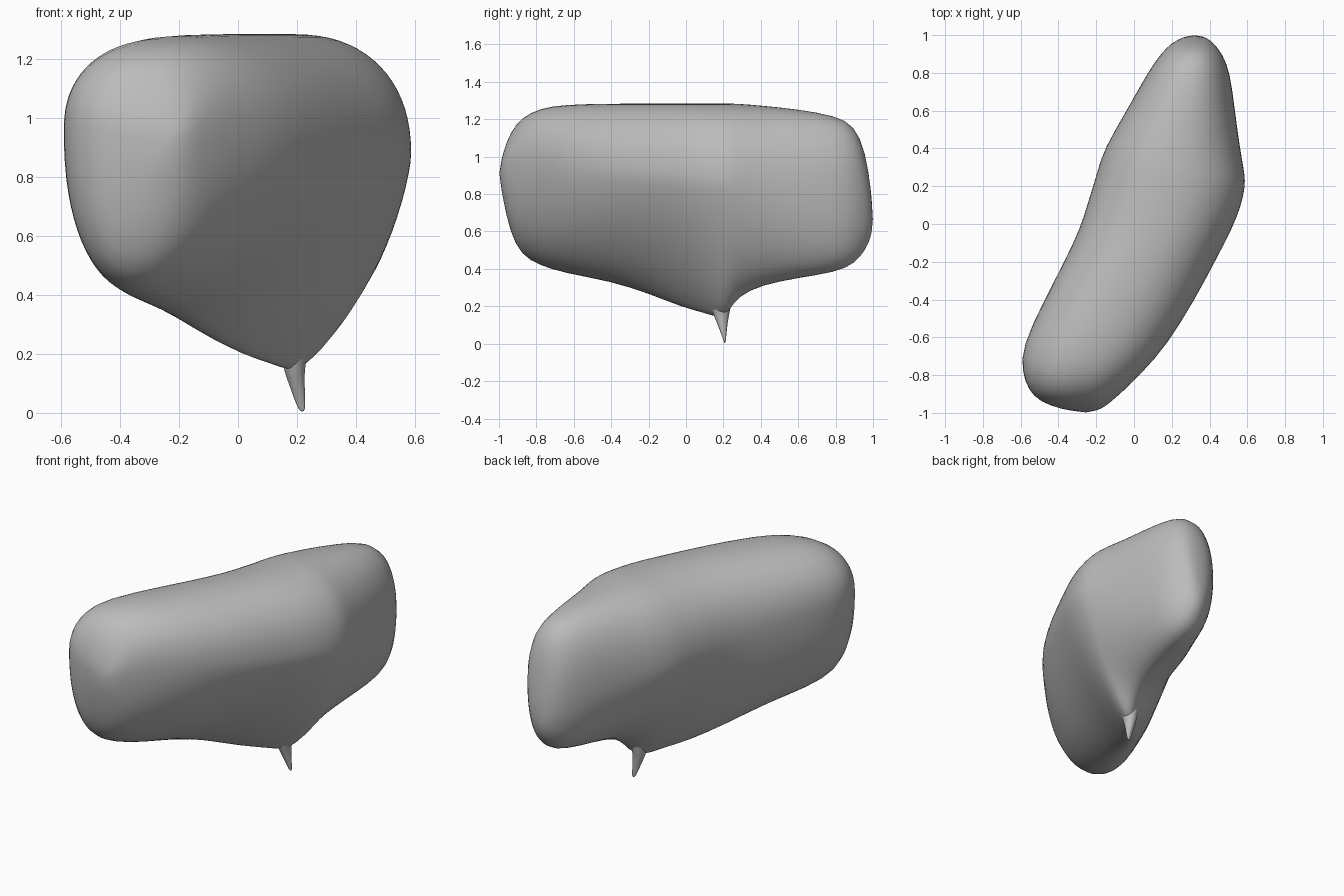
import bpy, bmesh
from math import sin, cos, tau, copysign

cube = bpy.data.objects.get("Cube")
if cube:
    bpy.data.objects.remove(cube)

grey = bpy.data.materials.new("soft grey")
grey.use_nodes = True
grey.diffuse_color = (0.5, 0.5, 0.5, 1)
grey.node_tree.nodes["Principled BSDF"].inputs["Base Color"].default_value = grey.diffuse_color


def loft(name, rings, tips, levels):
    """Skin a list of closed rings, closing each end on a tip point."""
    bm = bmesh.new()
    rows = [[bm.verts.new(p) for p in ring] for ring in rings]
    n = len(rows[0])
    for a, b in zip(rows, rows[1:]):
        for i in range(n):
            j = (i + 1) % n
            bm.faces.new((a[i], a[j], b[j], b[i]))
    for row, tip in zip((rows[0], rows[-1]), tips):
        v = bm.verts.new(tip)
        for i in range(n):
            bm.faces.new((row[i], row[(i + 1) % n], v))
    bmesh.ops.recalc_face_normals(bm, faces=bm.faces)
    mesh = bpy.data.meshes.new(name)
    bm.to_mesh(mesh)
    bm.free()
    mesh.materials.append(grey)
    mesh.polygons.foreach_set("use_smooth", [True] * len(mesh.polygons))
    obj = bpy.data.objects.new(name, mesh)
    bpy.context.collection.objects.link(obj)
    sub = obj.modifiers.new("smooth", "SUBSURF")
    sub.levels = sub.render_levels = levels
    return obj


def power(v, n):
    return copysign(abs(v) ** (2 / n), v)


def section(y, x0, x1, z0, z1, keel, n_left, n_right, steps=36):
    """Rounded top, tapering to a keel below; each lower flank has its own fullness."""
    base = max(z0, 0.3)
    mid = base + (z1 - base) * (0.6 - 0.07 * y)
    cx, w = (x0 + x1) / 2, (x1 - x0) / 2
    ring = []
    for k in range(steps):
        c, s = cos(tau * k / steps), sin(tau * k / steps)
        if s >= 0:
            x, z = cx + w * power(c, 2.25), mid + (z1 - mid) * power(s, 2.25)
        else:
            n = n_right if c > 0 else n_left
            reach = x1 - keel if c > 0 else keel - x0
            x, z = keel + reach * power(c, n), mid + (mid - z0) * power(s, n)
        ring.append((x, y, z))
    return ring


# Body stations: y, x range, z range, keel x, lower flank fullness
stations = [
    (-0.98, -0.39, -0.17, 0.78, 1.02, -0.28, 2, 2),
    (-0.94, -0.5, -0.12, 0.59, 1.13, -0.33, 2.2, 2),
    (-0.88, -0.56, -0.05, 0.47, 1.21, -0.34, 2.3, 1.9),
    (-0.78, -0.595, 0.05, 0.415, 1.26, -0.34, 2.3, 1.8),
    (-0.65, -0.595, 0.17, 0.375, 1.28, -0.28, 2.2, 1.7),
    (-0.4, -0.475, 0.325, 0.33, 1.285, -0.18, 2, 1.5),
    (-0.2, -0.37, 0.43, 0.265, 1.285, -0.1, 1.8, 1.4),
    (-0.02, -0.285, 0.525, 0.19, 1.285, 0.03, 1.6, 1.35),
    (0.1, -0.25, 0.57, 0.16, 1.285, 0.13, 1.45, 1.35),
    (0.18, -0.225, 0.587, 0.13, 1.285, 0.19, 1.3, 1.32),
    (0.23, -0.21, 0.59, 0.17, 1.285, 0.22, 1.35, 1.4),
    (0.28, -0.195, 0.585, 0.25, 1.285, 0.24, 1.45, 1.55),
    (0.4, -0.16, 0.562, 0.31, 1.275, 0.27, 1.6, 1.8),
    (0.6, -0.04, 0.535, 0.35, 1.255, 0.3, 1.8, 2.1),
    (0.8, 0.07, 0.51, 0.38, 1.22, 0.32, 2, 2.3),
    (0.9, 0.14, 0.47, 0.425, 1.17, 0.32, 2.1, 2.3),
    (0.96, 0.2, 0.42, 0.5, 1.03, 0.32, 2, 2.2),
    (0.99, 0.26, 0.38, 0.57, 0.82, 0.32, 2, 2),
]
loft("body", [section(*s) for s in stations],
     ((-0.25, -1.0, 0.91), (0.32, 1.0, 0.66)), 1)

# Pointed tail: z, centre x, centre y, radius x, radius y
tail = [
    (0.3, 0.2, 0.185, 0.07, 0.08),
    (0.22, 0.193, 0.185, 0.052, 0.062),
    (0.15, 0.188, 0.188, 0.037, 0.042),
    (0.07, 0.205, 0.2, 0.023, 0.018),
    (0.015, 0.215, 0.207, 0.014, 0.007),
]
loft("tail", [[(x + rx * cos(tau * k / 12), y + ry * sin(tau * k / 12), z) for k in range(12)]
              for z, x, y, rx, ry in tail],
     ((0.2, 0.19, 0.4), (0.22, 0.207, 0.0)), 2)
